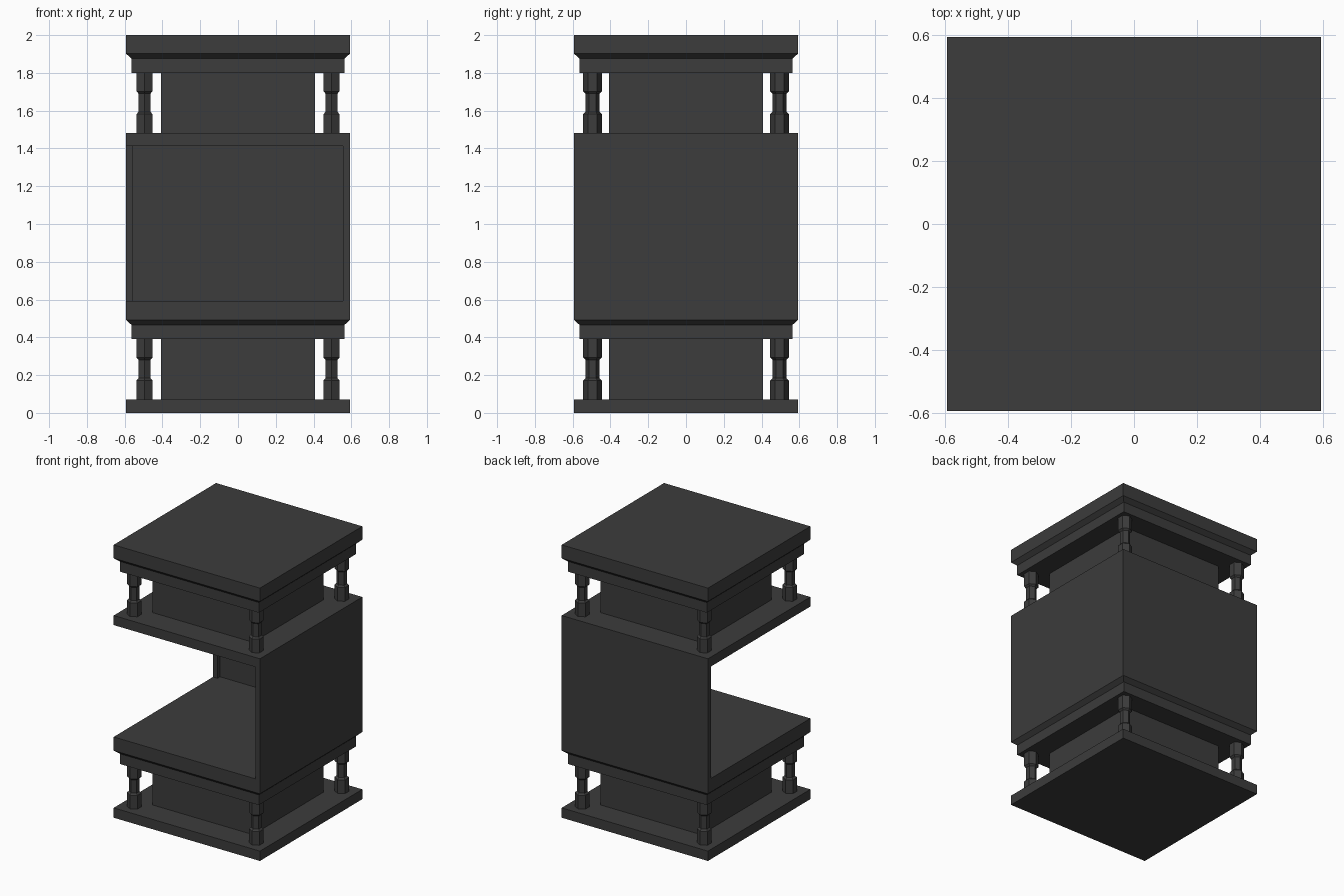
import bpy, bmesh, math

if "Cube" in bpy.data.objects:
    bpy.data.objects.remove(bpy.data.objects["Cube"])

mat = bpy.data.materials.new("charcoal")
mat.diffuse_color = (0.045, 0.045, 0.045, 1)
mat.use_nodes = True
mat.node_tree.nodes["Principled BSDF"].inputs["Base Color"].default_value = mat.diffuse_color

H = 0.593          # half width of the plates
WALL = 0.036       # thickness of wall end posts
SHEET = 0.006      # thickness of wall panels


def lathe(name, profile, sides, start, centres=((0, 0),)):
    """Stack polygon rings from (radius, z) pairs around each centre."""
    bm = bmesh.new()
    for cx, cy in centres:
        rings = []
        for r, z in profile:
            rings.append([bm.verts.new((cx + r * math.cos(start + 2 * math.pi * i / sides),
                                        cy + r * math.sin(start + 2 * math.pi * i / sides), z))
                          for i in range(sides)])
        for a, b in zip(rings, rings[1:]):
            for i in range(sides):
                j = (i + 1) % sides
                bm.faces.new((a[i], a[j], b[j], b[i]))
        bm.faces.new(rings[0][::-1])
        bm.faces.new(rings[-1])
    me = bpy.data.meshes.new(name)
    bm.to_mesh(me)
    bm.free()
    me.materials.append(mat)
    ob = bpy.data.objects.new(name, me)
    bpy.context.collection.objects.link(ob)
    return ob


def square(name, profile):
    """Square stack from (half width, z) pairs."""
    return lathe(name, [(w * math.sqrt(2), z) for w, z in profile], 4, math.pi / 4)


def box(name, x0, x1, y0, y1, z0, z1):
    ob = square(name, [(0.5, 0), (0.5, 1)])
    for v in ob.data.vertices:
        v.co = (x0 + (v.co.x + 0.5) * (x1 - x0),
                y0 + (v.co.y + 0.5) * (y1 - y0),
                z0 + v.co.z * (z1 - z0))
    return ob


# Two matching tiers: plate, core, corner columns and stepped slab
corners = [(sx * 0.495, sy * 0.495) for sx in (-1, 1) for sy in (-1, 1)]
for tier, p0, p1 in (("lower", 0.0, 0.072), ("upper", 1.412, 1.482)):
    square(tier + "_plate", [(H, p0), (H, p1)])
    square(tier + "_core", [(0.407, p1), (0.407, p1 + 0.32)])
    prof = [(0.049, 0), (0.049, 0.1), (0.036, 0.112),
            (0.036, 0.208), (0.049, 0.22), (0.049, 0.32)]
    lathe(tier + "_columns", [(r, p1 + z) for r, z in prof], 6, math.pi / 2, corners)
    s = p1 + 0.318
    top = 0.592 if tier == "lower" else 2.0
    square(tier + "_slab", [(0.563, s), (0.563, s + 0.075), (H, s + 0.102), (H, top)])

# Middle compartment: closed at the back and right, open at the front and left
z0, z1 = 0.592, 1.412
box("back_panel", -H, H, H - SHEET, H, z0, z1)
box("back_panel_post", -H, -H + WALL, H - WALL, H - SHEET, z0, z1)
box("right_panel", H - SHEET, H, -H, H - SHEET, z0, z1)
box("right_panel_post", H - WALL, H - SHEET, -H, -H + WALL, z0, z1)
